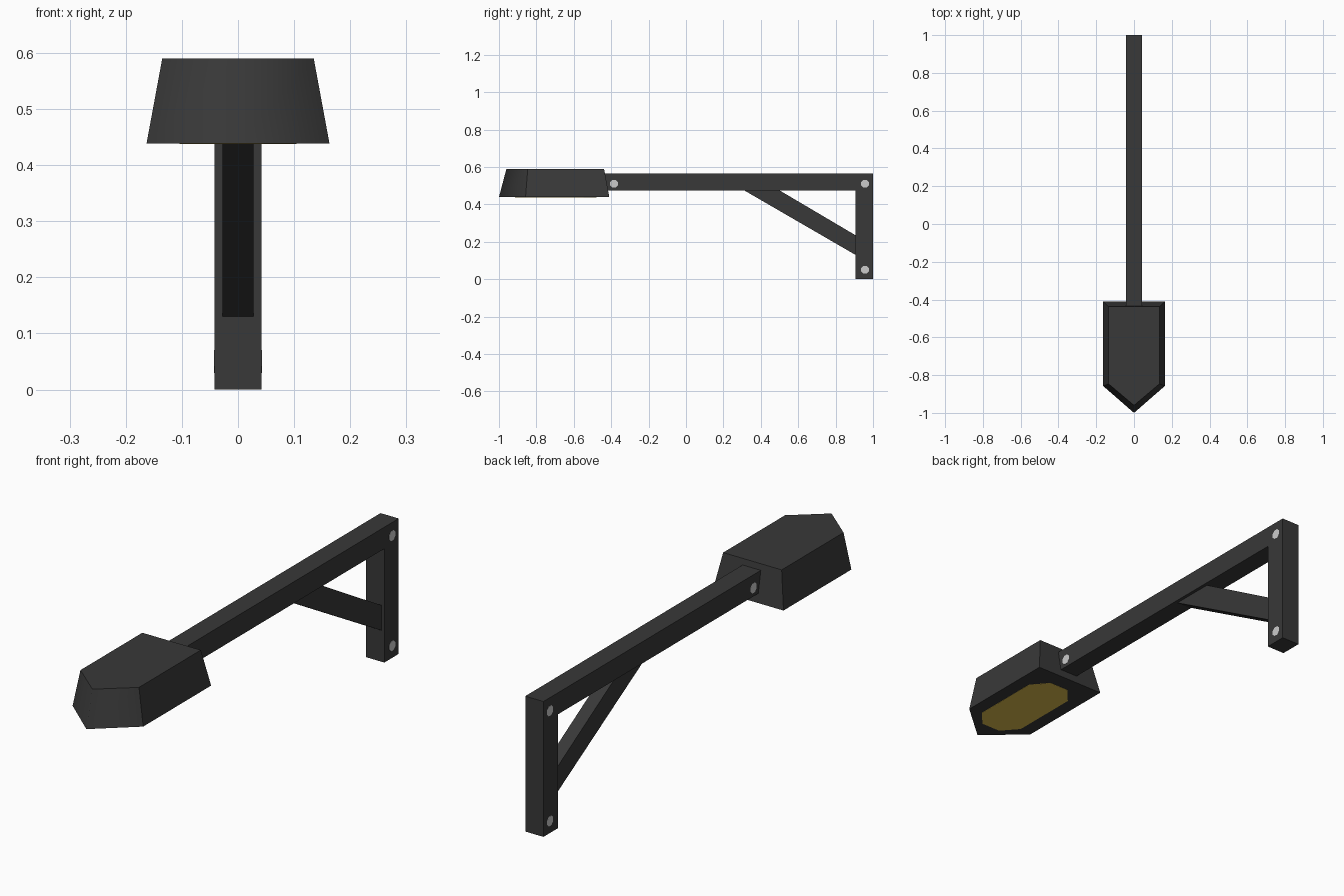
import bpy, bmesh, math

if "Cube" in bpy.data.objects:
    bpy.data.objects.remove(bpy.data.objects["Cube"])


def material(name, rgb):
    m = bpy.data.materials.new(name)
    m.diffuse_color = (*rgb, 1)
    m.use_nodes = True
    m.node_tree.nodes["Principled BSDF"].inputs["Base Color"].default_value = m.diffuse_color
    return m


IRON = material("dark_iron", (0.04, 0.04, 0.04))
STEEL = material("light_steel", (0.6, 0.6, 0.6))
AMBER = material("amber_glass", (0.72, 0.51, 0.075))


def loft(name, lower, upper, mat):
    """Solid between two matching loops of points."""
    bm = bmesh.new()
    a = [bm.verts.new(p) for p in lower]
    b = [bm.verts.new(p) for p in upper]
    n = len(a)
    bm.faces.new(a[::-1])
    bm.faces.new(b)
    for i in range(n):
        j = (i + 1) % n
        bm.faces.new((a[i], a[j], b[j], b[i]))
    bmesh.ops.recalc_face_normals(bm, faces=bm.faces)
    me = bpy.data.meshes.new(name)
    bm.to_mesh(me)
    bm.free()
    me.materials.append(mat)
    ob = bpy.data.objects.new(name, me)
    bpy.context.collection.objects.link(ob)
    return ob


def extrude_x(name, profile, x0, x1, mat):
    """Extrude a (y, z) profile along x."""
    return loft(name, [(x0, y, z) for y, z in profile],
                [(x1, y, z) for y, z in profile], mat)


# Arm and wall post as one L-shaped bar
extrude_x("arm_and_post",
          [(-0.435, 0.475), (0.905, 0.475), (0.905, 0), (1, 0), (1, 0.565), (-0.435, 0.565)],
          -0.042, 0.042, IRON)

# Diagonal brace, ends buried slightly in the bars
extrude_x("brace",
          [(0.309, 0.476), (0.906, 0.13), (0.906, 0.235), (0.498, 0.476)],
          -0.028, 0.028, IRON)


# Tapered five-sided lamp head with a pointed front
def head_loop(w, back, side, tip, z):
    return [(-w, back, z), (-w, side, z), (0, tip, z), (w, side, z), (w, back, z)]


head = loft("lamp_head", head_loop(0.163, -0.410, -0.858, -1.0, 0.4385),
            head_loop(0.135, -0.438, -0.846, -0.96, 0.59), IRON)

# Only the nose edge is shaded smooth
for p in head.data.polygons:
    p.use_smooth = p.normal.y < -0.4
for e in head.data.edges:
    on_nose = all(abs(head.data.vertices[v].co.x) < 1e-4 for v in e.vertices)
    e.use_edge_sharp = not on_nose

# Amber lens: long octagon plate under the head
quarter = [(0.104, 0.15), (0.045, 0.218)]
outline = (quarter + [(-x, y) for x, y in quarter[::-1]]
           + [(-x, -y) for x, y in quarter] + [(x, -y) for x, y in quarter[::-1]])
loft("lens", [(x, y - 0.697, 0.4379) for x, y in outline],
     [(x, y - 0.697, 0.442) for x, y in outline], AMBER)

# Octagonal bolt heads on both sides, almost flush
for i, (cy, cz) in enumerate([(-0.385, 0.51), (0.957, 0.51), (0.957, 0.05)]):
    ring = [(cy + 0.022 * math.cos(math.radians(22.5 + 45 * k)),
             cz + 0.022 * math.sin(math.radians(22.5 + 45 * k))) for k in range(8)]
    for s, side in ((1, "right"), (-1, "left")):
        extrude_x(f"bolt_{side}_{i + 1}", ring, s * 0.040, s * 0.0426, STEEL)
